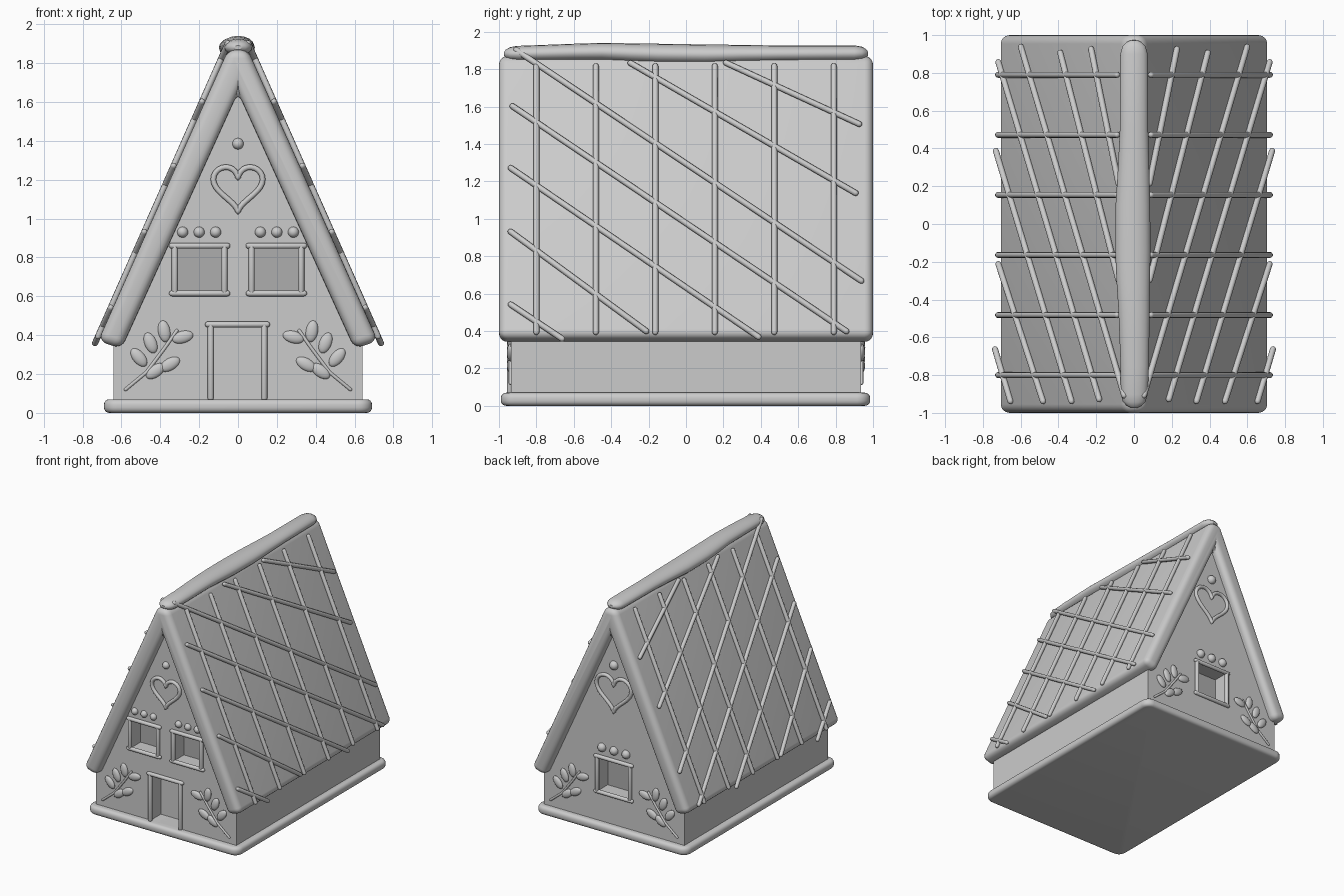
import bpy, bmesh
from math import radians, pi, sin, cos
from mathutils import Matrix, Vector

if "Cube" in bpy.data.objects:
    bpy.data.objects.remove(bpy.data.objects["Cube"])


def material(name, v):
    m = bpy.data.materials.new(name)
    m.use_nodes = True
    m.diffuse_color = (v, v, v, 1)
    m.node_tree.nodes["Principled BSDF"].inputs["Base Color"].default_value = (v, v, v, 1)
    return m


GREY = material("light grey", 0.6)
PANE = material("window grey", 0.42)


def activate(ob):
    bpy.ops.object.select_all(action="DESELECT")
    ob.select_set(True)
    bpy.context.view_layer.objects.active = ob


def finish(bm, name, smooth=True):
    bmesh.ops.recalc_face_normals(bm, faces=bm.faces)
    me = bpy.data.meshes.new(name)
    bm.to_mesh(me)
    bm.free()
    ob = bpy.data.objects.new(name, me)
    bpy.context.collection.objects.link(ob)
    me.materials.append(GREY)
    if smooth:
        activate(ob)
        bpy.ops.object.shade_smooth_by_angle(angle=radians(40))
    return ob


def apply_modifier(ob, kind, **settings):
    mod = ob.modifiers.new(kind.title(), kind)
    for key, value in settings.items():
        setattr(mod, key, value)
    activate(ob)
    bpy.ops.object.modifier_apply(modifier=mod.name)


def prism(name, profile, half_depth):
    """Extrude an x-z profile along y."""
    bm = bmesh.new()
    face = bm.faces.new([bm.verts.new((x, -half_depth, z)) for x, z in profile])
    ext = bmesh.ops.extrude_face_region(bm, geom=[face])
    moved = [v for v in ext["geom"] if isinstance(v, bmesh.types.BMVert)]
    bmesh.ops.translate(bm, verts=moved, vec=(0, 2 * half_depth, 0))
    return finish(bm, name, False)


def box(name, lo, hi):
    lo, hi = Vector(lo), Vector(hi)
    bm = bmesh.new()
    size = Matrix.Diagonal((*(hi - lo), 1))
    bmesh.ops.create_cube(bm, size=1, matrix=Matrix.Translation((lo + hi) / 2) @ size)
    return finish(bm, name, False)


def pipes(name, paths, r, closed=False, radii=None, sides=3):
    """Round-ended icing tubes, all paths in one mesh."""
    cu = bpy.data.curves.new(name, "CURVE")
    cu.dimensions = "3D"
    cu.bevel_depth = r
    cu.bevel_resolution = sides
    cu.use_fill_caps = not closed
    for path in paths:
        pts = [Vector(p) for p in path]
        rad = list(radii or [1] * len(pts))
        if not closed:
            # Domed tips
            a = (pts[1] - pts[0]).normalized() * r
            b = (pts[-2] - pts[-1]).normalized() * r
            head = [(pts[0] + a * (1 - cos(t)), sin(t) * rad[0]) for t in (0.25, 0.6, 1.0)]
            tail = [(pts[-1] + b * (1 - cos(t)), sin(t) * rad[-1]) for t in (1.0, 0.6, 0.25)]
            full = head + [(pts[0] + a, rad[0])] + list(zip(pts[1:-1], rad[1:-1]))
            full += [(pts[-1] + b, rad[-1])] + tail
        else:
            full = list(zip(pts, rad))
        sp = cu.splines.new("POLY")
        sp.points.add(len(full) - 1)
        sp.use_cyclic_u = closed
        for point, (co, k) in zip(sp.points, full):
            point.co = (*co, 1)
            point.radius = k
    ob = bpy.data.objects.new(name, cu)
    bpy.context.collection.objects.link(ob)
    cu.materials.append(GREY)
    activate(ob)
    bpy.ops.object.convert(target="MESH")
    bpy.ops.object.shade_smooth_by_angle(angle=radians(50))
    return bpy.context.object


def blobs(name, matrices):
    bm = bmesh.new()
    for m in matrices:
        bmesh.ops.create_uvsphere(bm, u_segments=20, v_segments=12, radius=1, matrix=m)
    return finish(bm, name)


# Base slab with rounded corners
base = box("base", (-0.69, -0.99, 0), (0.69, 0.985, 0.07))
bm = bmesh.new()
bm.from_mesh(base.data)
upright = [e for e in bm.edges if abs(e.verts[0].co.z - e.verts[1].co.z) > 0.01]
bmesh.ops.bevel(bm, geom=upright, offset=0.07, segments=6, profile=0.5, affect="EDGES")
bm.to_mesh(base.data)
bm.free()
apply_modifier(base, "BEVEL", width=0.028, segments=4, limit_method="ANGLE", angle_limit=radians(50))
bpy.ops.object.shade_smooth_by_angle(angle=radians(40))

# House body with recessed door and windows
WALL, DEPTH = 0.935, 0.13
house = prism("house_body", [(-0.64, 0.06), (0.64, 0.06), (0.64, 0.36), (0, 1.75), (-0.64, 0.36)], WALL)
openings = [(-0.325, -0.07, 0.615, 0.86, -1), (0.07, 0.325, 0.615, 0.86, -1),
            (-0.14, 0.135, 0.07, 0.455, -1), (-0.15, 0.15, 0.31, 0.6, 1)]
for x0, x1, z0, z1, side in openings:
    ys = sorted((side * (WALL - DEPTH), side * (WALL + 0.1)))
    cutter = box("cutter", (x0, ys[0], z0), (x1, ys[1], z1))
    cutter.hide_render = True
    apply_modifier(house, "BOOLEAN", operation="DIFFERENCE", solver="EXACT", object=cutter)
    bpy.data.objects.remove(cutter)
if len(house.data.materials) < 2:
    house.data.materials.append(PANE)
for p in house.data.polygons:
    pane = abs(abs(p.center.y) - (WALL - DEPTH)) < 0.01 and abs(p.normal.y) > 0.9 and p.center.z > 0.35
    p.material_index = 1 if pane else 0

# Soft-edged roof
half = [(0.05, 1.87), (0.72, 0.37), (0.6, 0.33)]
roof = prism("roof", half + [(0, 1.65)] + [(-x, z) for x, z in reversed(half)], 1.0)
apply_modifier(roof, "BEVEL", width=0.046, segments=5, limit_method="ANGLE", angle_limit=radians(30))
bpy.ops.object.shade_smooth_by_angle(angle=radians(40))

# Wavy icing roll on the ridge, flattened in height
ridge_path = [(0, -0.975, 0), (0.004, -0.75, 0.008), (0.002, -0.6, 0.014), (0, -0.45, 0.018),
              (-0.004, -0.3, 0.008), (-0.006, -0.15, 0), (-0.006, 0.1, -0.005), (-0.002, 0.3, 0),
              (0, 0.5, 0.002), (0, 0.975, 0.006)]
ridge = pipes("ridge_icing", [ridge_path], 0.075,
              radii=[0.95, 1, 1.05, 1.1, 1.18, 1.24, 1.22, 1.1, 1, 0.97], sides=6)
ridge.scale.z = 0.6
ridge.location.z = 1.88


# Icing lattice on both slopes
def on_roof(s, y, z):
    return (s * (0.735 - (z - 0.36) * 0.443), y, z)


diagonals = [(0.2, 1.84, 0.94, 1.5), (-0.31, 1.84, 0.92, 1.13), (-0.92, 1.91, 0.95, 0.66),
             (-0.94, 1.61, 0.87, 0.39), (-0.95, 1.28, 0.4, 0.36), (-0.95, 0.94, -0.2, 0.39),
             (-0.95, 0.55, -0.65, 0.35)]
for s, word in ((1, "left"), (-1, "right")):
    strips = [(on_roof(s, -0.8 + 0.318 * i, 0.38), on_roof(s, -0.8 + 0.318 * i, 1.83)) for i in range(6)]
    strips += [(on_roof(s, a, b), on_roof(s, c, d)) for a, b, c, d in diagonals]
    pipes(word + "_roof_lattice", strips, 0.016)


# Gable decorations
def frame(name, x0, x1, z0, z1, side, sill=True):
    y = side * (WALL + 0.008)
    bars = [((x, y, z0 - 0.01), (x, y, z1 + 0.015)) for x in (x0, x1)]
    bars += [((x0 - 0.03, y, z), (x1 + 0.03, y, z)) for z in ((z0, z1) if sill else (z1,))]
    pipes(name, bars, 0.016)


def heart(name, side, k):
    pts = []
    for i in range(48):
        t = 2 * pi * i / 48
        h = (13 * cos(t) - 5 * cos(2 * t) - 2 * cos(3 * t) - cos(4 * t)) / 16
        pts.append((0.127 * k * sin(t) ** 3, side * (WALL + 0.005), 1.17 + 0.127 * k * h))
    pipes(name, [pts], 0.015, closed=True)


def ball(x, z, side, r):
    return Matrix.Translation((x, side * WALL, z)) @ Matrix.Scale(r, 4)


leaves = [(0.38, 0.42, 80), (0.285, 0.39, 165), (0.45, 0.36, 68), (0.51, 0.285, 50),
          (0.35, 0.25, 150), (0.425, 0.215, 145)]
for side, word, k in ((-1, "front", 1), (1, "back", 1.25)):
    heart(word + "_heart", side, k)
    if side < 0:
        dots = [(m * (0.2 + d), 0.93) for m in (-1, 1) for d in (-0.085, 0, 0.085)]
    else:
        dots = [(d, 0.68) for d in (-0.11, 0, 0.11)]
    blobs(word + "_dots", [ball(x, z, side, 0.028 * k) for x, z in dots])
    blobs(word + "_gable_ball", [ball(0, 1.385, side, 0.029 * k)])
    sprig, stems = [], []
    for m in (-1, 1):
        y = side * (WALL + 0.004)
        stems.append([(m * 0.585, y, 0.115), (m * 0.47, y, 0.21), (m * 0.38, y, 0.33), (m * 0.31, y, 0.43)])
        for x, z, deg in leaves:
            a = radians(deg) if m > 0 else pi - radians(deg)
            sprig.append(Matrix.Translation((m * x, y, z)) @ Matrix.Rotation(-a, 4, "Y")
                         @ Matrix.Diagonal((0.056, 0.018, 0.031, 1)))
    blobs(word + "_leaves", sprig)
    pipes(word + "_stems", stems, 0.009)

for x0, x1, z0, z1, side in openings:
    door = z0 < 0.1
    frame("door_frame" if door else "window_frame", x0, x1, z0, z1, side, sill=not door)
